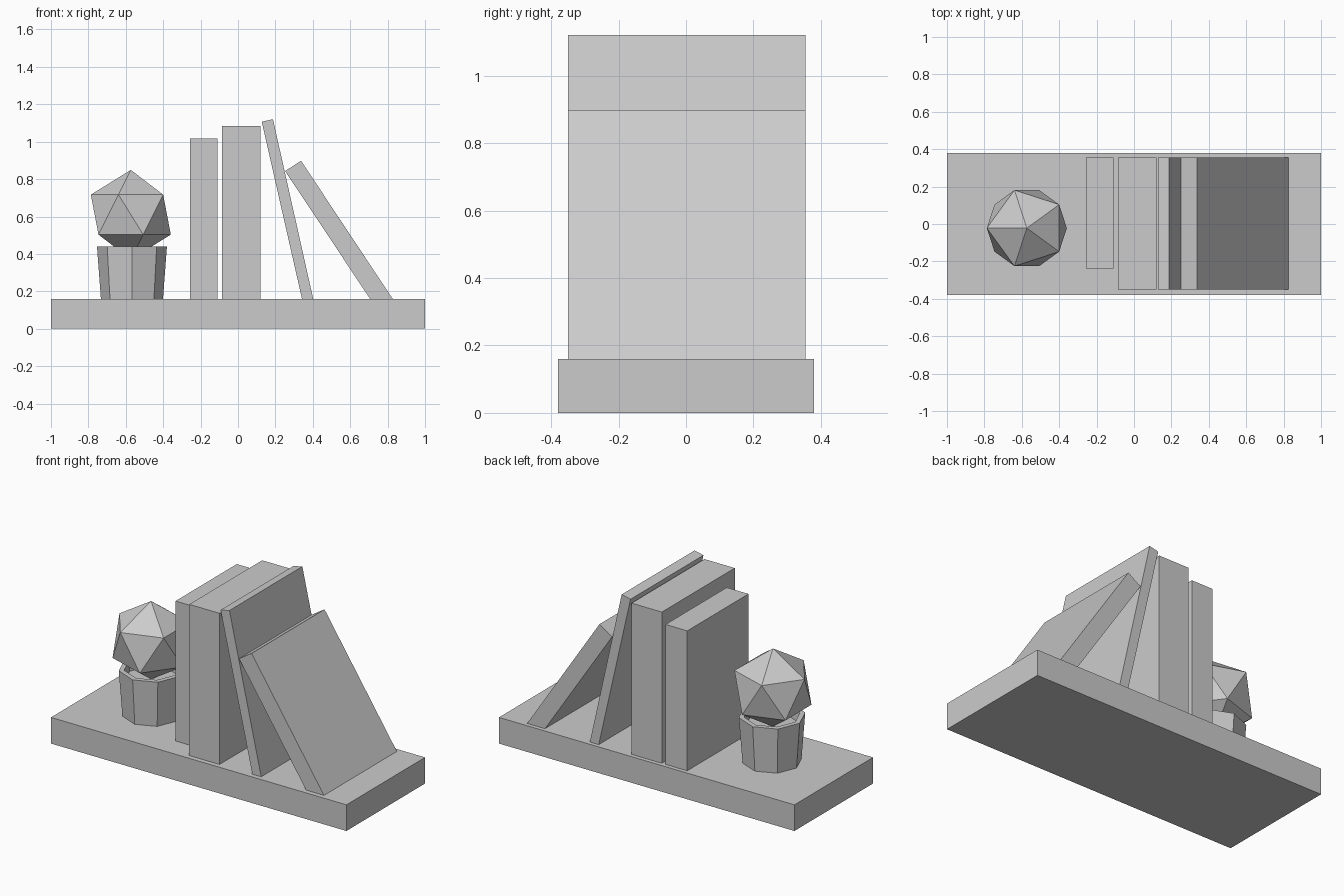
import bpy, bmesh, math

if "Cube" in bpy.data.objects:
    bpy.data.objects.remove(bpy.data.objects["Cube"])

DEPTH = (-0.35, 0.355)   # common front and back of the books
TOP = 0.16               # upper face of the shelf


def make(name, bm):
    bmesh.ops.recalc_face_normals(bm, faces=bm.faces)
    mesh = bpy.data.meshes.new(name)
    bm.to_mesh(mesh)
    bm.free()
    ob = bpy.data.objects.new(name, mesh)
    bpy.context.collection.objects.link(ob)
    return ob


def slab(name, profile, y_range):
    """Extrude an x-z profile from front to back."""
    bm = bmesh.new()
    face = bm.faces.new([bm.verts.new((x, y_range[0], z)) for x, z in profile])
    ext = bmesh.ops.extrude_face_region(bm, geom=[face])["geom"]
    verts = [g for g in ext if isinstance(g, bmesh.types.BMVert)]
    bmesh.ops.translate(bm, verts=verts, vec=(0, y_range[1] - y_range[0], 0))
    return make(name, bm)


def rect(x0, x1, z0, z1):
    return [(x0, z0), (x1, z0), (x1, z1), (x0, z1)]


def lathe(name, centre, profile, sides):
    """Closed faceted solid from (radius, z) rings."""
    bm = bmesh.new()
    rings = []
    for r, z in profile:
        angles = [2 * math.pi * i / sides for i in range(sides)]
        rings.append([bm.verts.new((r * math.cos(a), r * math.sin(a), z)) for a in angles])
    for a, b in zip(rings, rings[1:]):
        for i in range(sides):
            j = (i + 1) % sides
            bm.faces.new((a[i], a[j], b[j], b[i]))
    bm.faces.new(rings[0])
    bm.faces.new(rings[-1])
    ob = make(name, bm)
    ob.location = centre
    return ob


# Shelf board
slab("shelf", rect(-1, 1, 0, TOP), (-0.38, 0.38))

# Upright books
slab("short_book", rect(-0.257, -0.11, TOP, 1.016), (-0.237, 0.355))
slab("thick_book", rect(-0.085, 0.12, TOP, 1.085), DEPTH)

# Leaning books
slab("thin_leaning_book",
     [(0.342, TOP), (0.402, TOP), (0.187, 1.12), (0.127, 1.107)], DEPTH)
slab("low_leaning_book",
     [(0.706, TOP), (0.827, TOP), (0.337, 0.898), (0.252, 0.843)], DEPTH)

# Eight-sided pot with a recessed soil level
lathe("plant_pot", (-0.567, -0.022, 0),
      [(0.166, TOP), (0.187, 0.44), (0.157, 0.44), (0.152, 0.38)], 8)

# Faceted plant ball
bm = bmesh.new()
bmesh.ops.create_icosphere(bm, subdivisions=1, radius=0.239)
ball = make("plant_ball", bm)
ball.location = (-0.573, -0.022, 0.61)
ball.rotation_euler.z = math.pi
